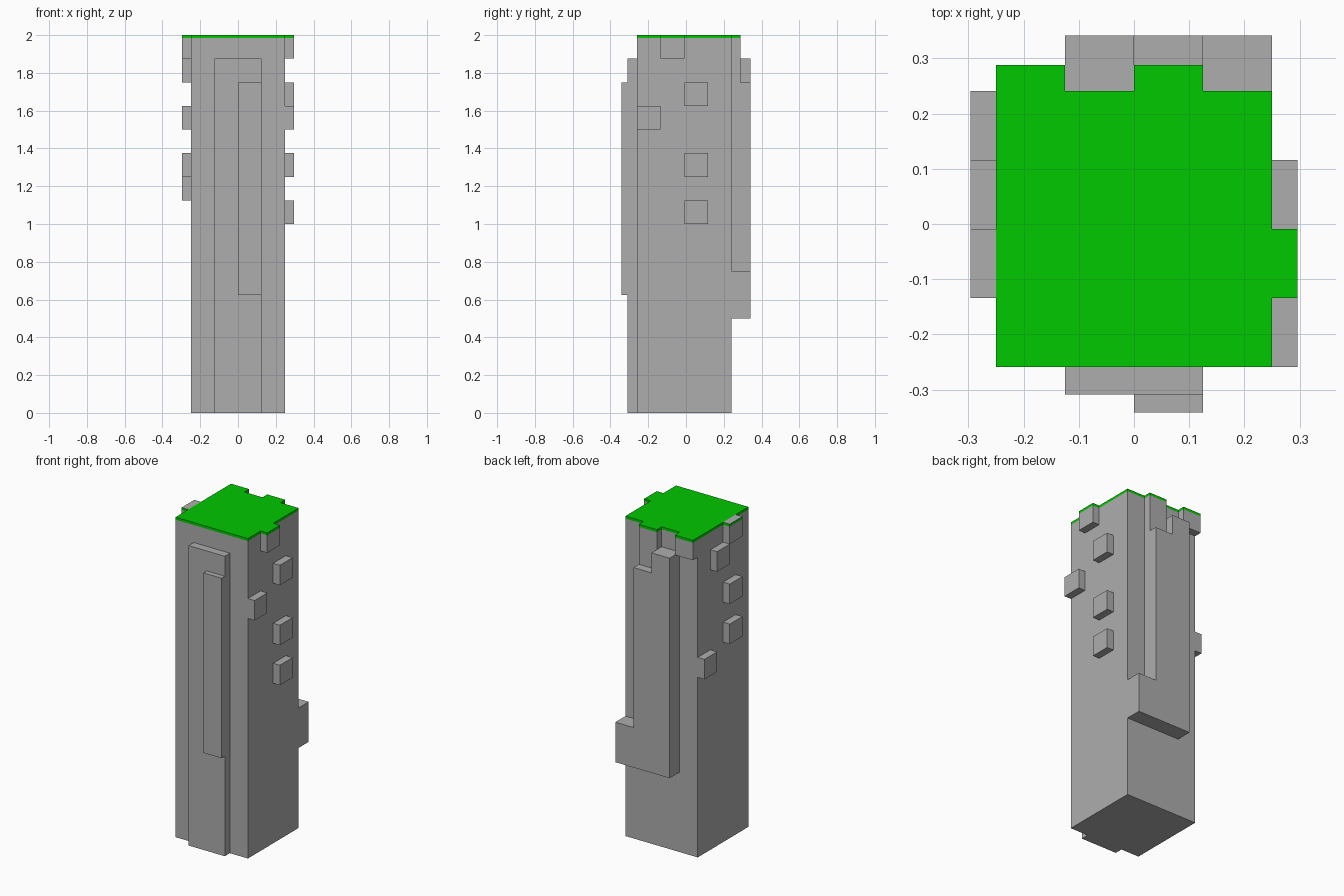
import bpy
import bmesh
from mathutils import Vector

cube = bpy.data.objects.get("Cube")
if cube:
    bpy.data.objects.remove(cube, do_unlink=True)


def make_material(name, rgb):
    mat = bpy.data.materials.new(name)
    mat.use_nodes = True
    mat.diffuse_color = (*rgb, 1)
    mat.node_tree.nodes["Principled BSDF"].inputs["Base Color"].default_value = (*rgb, 1)
    return mat


STONE = make_material("stone grey", (0.42, 0.42, 0.42))
GRASS = make_material("grass green", (0.0, 0.58, 0.0))

U = 0.125                      # block size
W = 2 * U                      # half width of the pillar
FRONT, BACK = -0.259, 0.241    # pillar faces in y
SIDE = 0.296                   # outer face of the side studs
TOP, TURF = 2.0, 1.984         # turf cap top and underside


def prism(name, outline, offset, mats):
    """Extrude a closed outline of 3D points along offset."""
    bm = bmesh.new()
    face = bm.faces.new([bm.verts.new(p) for p in outline])
    out = bmesh.ops.extrude_face_region(bm, geom=[face])["geom"]
    verts = [g for g in out if isinstance(g, bmesh.types.BMVert)]
    bmesh.ops.translate(bm, verts=verts, vec=Vector(offset))
    bmesh.ops.recalc_face_normals(bm, faces=bm.faces)
    mesh = bpy.data.meshes.new(name)
    bm.to_mesh(mesh)
    bm.free()
    for mat in mats:
        mesh.materials.append(mat)
    obj = bpy.data.objects.new(name, mesh)
    bpy.context.collection.objects.link(obj)
    return obj


def box(name, x, y, z, mats=(STONE,)):
    base = [(x[0], y[0], z[0]), (x[1], y[0], z[0]),
            (x[1], y[1], z[0]), (x[0], y[1], z[0])]
    return prism(name, base, (0, 0, z[1] - z[0]), mats)


# Pillar and stepped front slabs
box("pillar", (-W, W), (FRONT, BACK), (0, TURF))
box("front_slab", (-U, U), (-0.309, FRONT), (0, 15 * U))
box("front_rib", (0, U), (-0.341, -0.309), (5 * U, 14 * U))

# Back slab: foot block, stepped top
slab = [(-U, 4), (W, 4), (W, 6), (U, 6), (U, 14), (0, 14), (0, 15), (-U, 15)]
prism("back_slab", [(x, BACK, z * U) for x, z in slab], (0, 0.1, 0), (STONE,))

# Small blocks under the turf at the back
LIP = 0.288
box("back_block_middle", (0, U), (BACK, LIP), (14 * U, TURF))
box("back_block_corner", (-W, -U), (BACK, LIP), (15 * U, TURF))

# Side studs: (column from the front, row from the ground)
studs = {
    "left": (1, [(1, 15), (2, 13), (0, 12), (2, 10), (2, 8)]),
    "right": (-1, [(1, 15), (2, 14), (1, 12), (1, 10), (3, 9)]),
}
for side, (sign, cells) in studs.items():
    x = sorted((sign * W, sign * SIDE))
    for i, (col, row) in enumerate(cells):
        y0 = FRONT + col * U
        box(f"{side}_stud_{i + 1}", x, (y0, y0 + U),
            (row * U, min((row + 1) * U, TURF)))

# Turf cap follows the pillar top and its overhanging blocks
y1, y2 = FRONT + U, FRONT + 2 * U
cap = [(-W, FRONT), (W, FRONT), (W, y1), (SIDE, y1), (SIDE, y2), (W, y2),
       (W, BACK), (U, BACK), (U, LIP), (0, LIP), (0, BACK),
       (-U, BACK), (-U, LIP), (-W, LIP)]
prism("turf_cap", [(x, y, TURF) for x, y in cap], (0, 0, TOP - TURF), (GRASS,))

# Right edge of the turf has green sides and a bare top
edge = box("turf_edge_right", (-SIDE, -W), (y1, y2), (TURF, TOP), (GRASS, STONE))
for poly in edge.data.polygons:
    poly.material_index = 1 if abs(poly.normal.z) > 0.5 else 0
